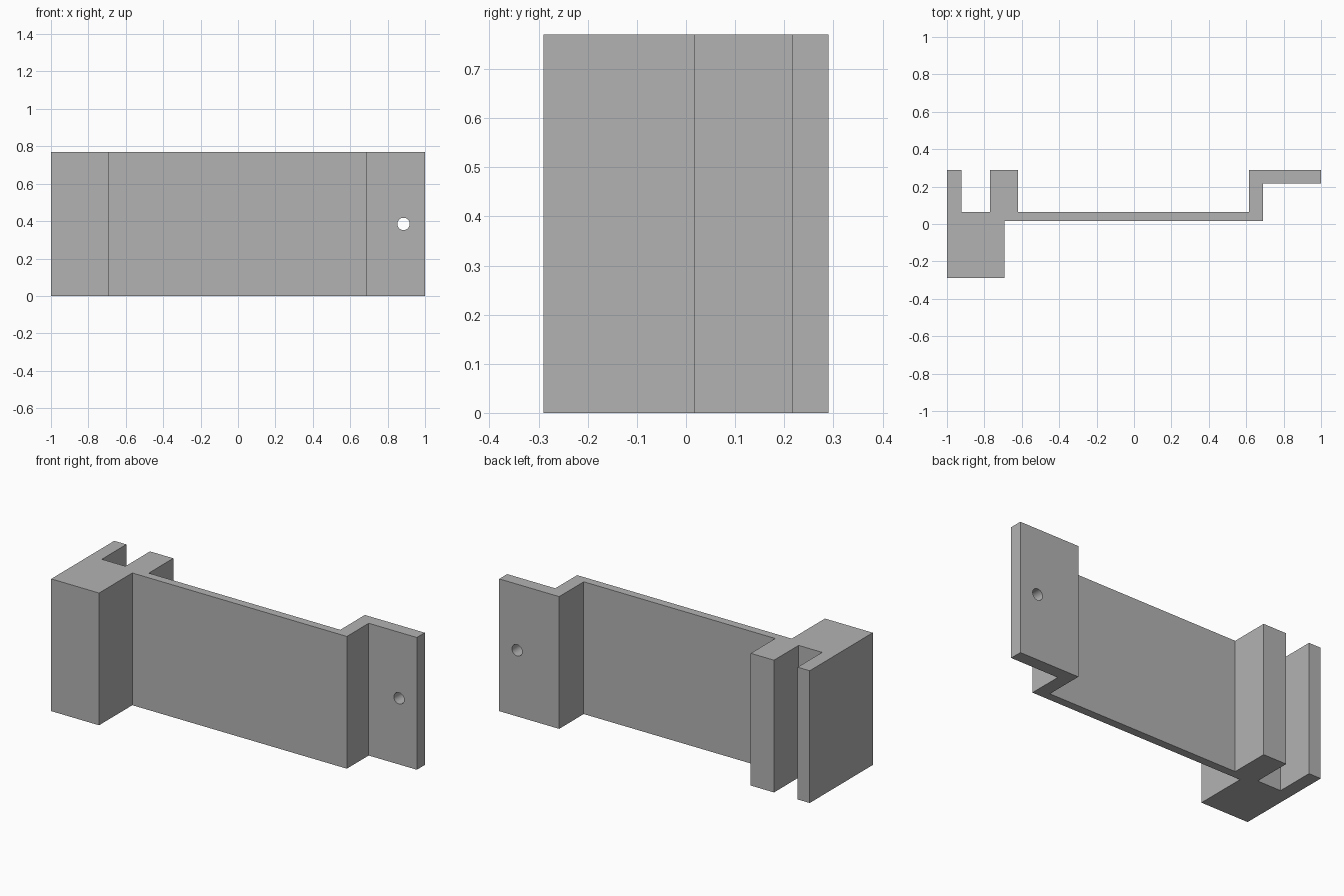
import bpy
import bmesh
import math

cube = bpy.data.objects.get("Cube")
if cube:
    bpy.data.objects.remove(cube, do_unlink=True)

HEIGHT = 0.77

grey = bpy.data.materials.new("plain_grey")
grey.use_nodes = True
colour = (0.45, 0.45, 0.45, 1)
grey.diffuse_color = colour
grey.node_tree.nodes["Principled BSDF"].inputs["Base Color"].default_value = colour

# Bracket outline seen from above, counter-clockwise from the block's front corner
outline = [
    (-1, -0.29), (-0.692, -0.29), (-0.692, 0.016),   # solid block
    (0.69, 0.016), (0.69, 0.217),                    # long wall front and step
    (1, 0.217), (1, 0.29), (0.614, 0.29),            # mounting flange
    (0.614, 0.064), (-0.62, 0.064),                  # long wall back
    (-0.62, 0.29), (-0.77, 0.29),                    # thick channel post
    (-0.77, 0.064), (-0.922, 0.064),                 # channel floor
    (-0.922, 0.29), (-1, 0.29),                      # thin channel lip
]

# Extrude the outline upward
bm = bmesh.new()
base = bm.faces.new([bm.verts.new((x, y, 0)) for x, y in outline])
top = bmesh.ops.extrude_face_region(bm, geom=[base], use_keep_orig=True)["geom"]
bmesh.ops.translate(bm, vec=(0, 0, HEIGHT),
                    verts=[v for v in top if isinstance(v, bmesh.types.BMVert)])
bmesh.ops.recalc_face_normals(bm, faces=bm.faces)
mesh = bpy.data.meshes.new("bracket")
bm.to_mesh(mesh)
bm.free()
mesh.materials.append(grey)
bracket = bpy.data.objects.new("bracket", mesh)
bpy.context.collection.objects.link(bracket)

# Screw hole through the flange
bpy.ops.mesh.primitive_cylinder_add(vertices=32, radius=0.033, depth=0.3,
                                    location=(0.885, 0.25, HEIGHT / 2),
                                    rotation=(math.pi / 2, 0, 0))
cutter = bpy.context.object
cutter.name = "screw_hole_cutter"
cutter.data.materials.append(grey)
cutter.hide_render = True
cutter.display_type = 'WIRE'

hole = bracket.modifiers.new("screw_hole", 'BOOLEAN')
hole.operation = 'DIFFERENCE'
hole.solver = 'EXACT'
hole.object = cutter

# Smooth the hole wall, keep the bracket edges sharp
bpy.ops.object.select_all(action='DESELECT')
bracket.select_set(True)
bpy.context.view_layer.objects.active = bracket
bpy.ops.object.modifier_apply(modifier=hole.name)
bpy.data.objects.remove(cutter, do_unlink=True)
bpy.ops.object.shade_smooth_by_angle(angle=math.radians(30))
